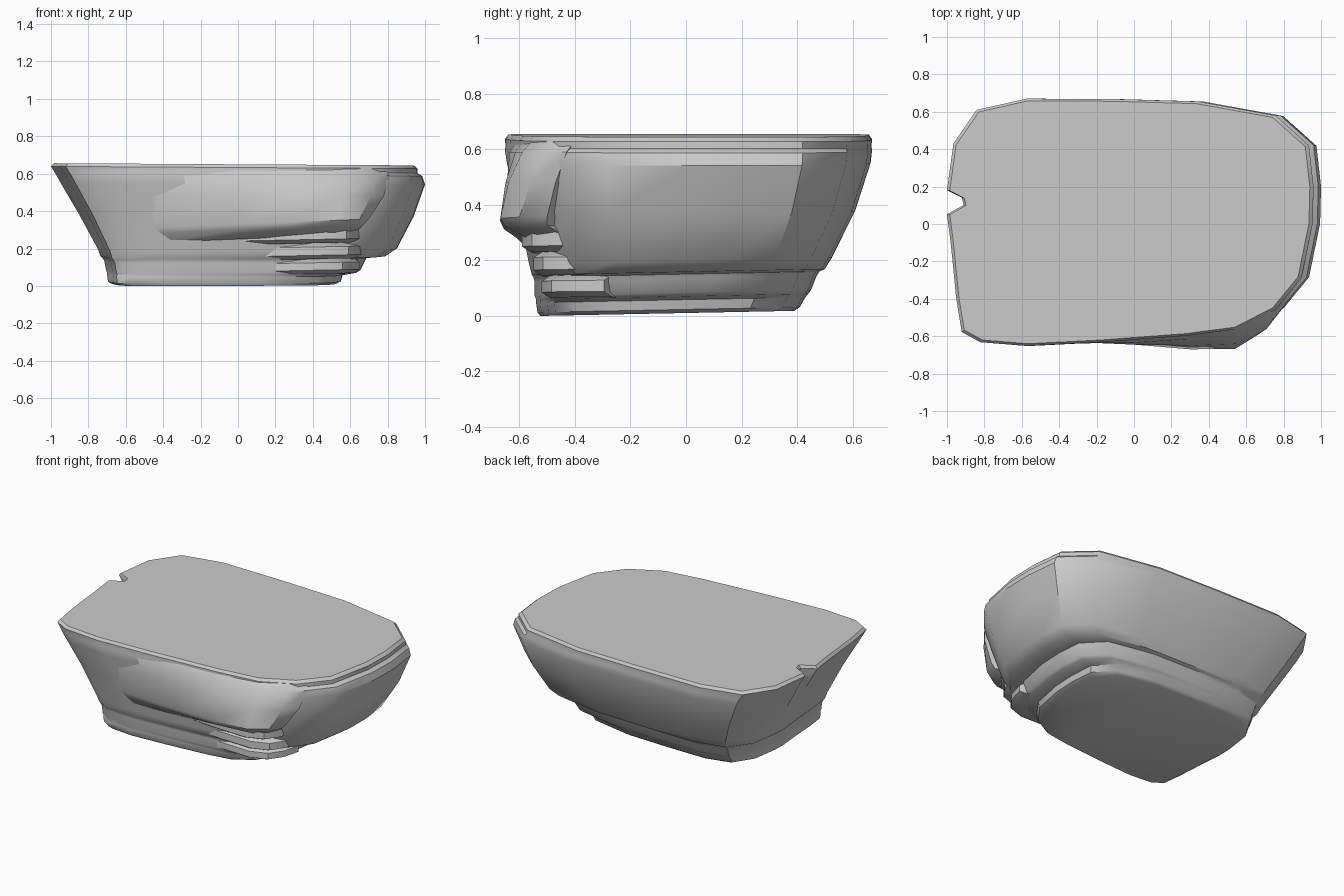
import bpy, bmesh


def loft(name, rings):
    """Skin equal-length rings of points into a closed solid."""
    bm = bmesh.new()
    rows = [[bm.verts.new(p) for p in ring] for ring in rings]
    n = len(rows[0])
    for a, b in zip(rows, rows[1:]):
        for i in range(n):
            j = (i + 1) % n
            bm.faces.new((a[i], a[j], b[j], b[i]))
    bm.faces.new(rows[0][::-1])
    bm.faces.new(rows[-1])
    bmesh.ops.recalc_face_normals(bm, faces=bm.faces[:])
    mesh = bpy.data.meshes.new(name)
    bm.to_mesh(mesh)
    bm.free()
    obj = bpy.data.objects.new(name, mesh)
    bpy.context.collection.objects.link(obj)
    bpy.ops.object.select_all(action='DESELECT')
    bpy.context.view_layer.objects.active = obj
    obj.select_set(True)
    bpy.ops.object.shade_smooth_by_angle(angle=0.6)
    return obj


# Plan outline of the rock slab, counter-clockwise from the left notch
OUTLINE = [(-1, .05), (-.98, -.1), (-.95, -.4), (-.92, -.58), (-.82, -.635),
           (-.57, -.655), (-.17, -.635), (.3, -.6), (.57, -.565), (.78, -.46),
           (.92, -.29), (.98, 0), (.985, .2), (.96, .42), (.78, .58),
           (.36, .655), (-.1, .668), (-.57, .67), (-.84, .61), (-.965, .43),
           (-1, .18), (-.92, .14), (-.91, .10)]

# Levels: z, x min, x max, y min, y max, notch depth
LEVELS = [(.002, -.67, .52, -.525, .39, 0), (.015, -.695, .55, -.535, .41, 0),
          (.050, -.70, .56, -.54, .43, 0), (.062, -.70, .635, -.54, .44, 0),
          (.075, -.705, .655, -.545, .45, 0), (.125, -.715, .68, -.545, .47, 0),
          (.142, -.725, .69, -.55, .48, 0), (.150, -.735, .79, -.555, .50, 0),
          (.19, -.75, .85, -.565, .525, 0), (.38, -.85, .94, -.605, .61, .05),
          (.55, -.95, 1.0, -.645, .665, .6), (.595, -.975, .985, -.652, .67, .85),
          (.61, -.985, .96, -.65, .668, .9), (.635, -1, .96, -.652, .67, 1),
          (.652, -.985, .94, -.64, .658, 1)]


def slab_ring(z, x0, x1, y0, y1, notch):
    ring = []
    for i, (x, y) in enumerate(OUTLINE):
        if i >= 21:
            x = -1 + (x + 1) * notch
        px = x0 + (x + 1) / 1.985 * (x1 - x0)
        py = y0 + (y + .655) / 1.325 * (y1 - y0)
        tilt = .02 * (py + .525) if z < .2 else -.006 * px
        ring.append((px, py, max(0, z - .002 + tilt)))
    return ring


loft("rock_body", [slab_ring(*lv) for lv in LEVELS])

# Overhanging shoulder on the front right, fading into the body at its left end
INNER = [(.4, -.3), (-.3, -.4)]
SHOULDER = [
    (.25, [(-.45, -.56), (0, -.565), (.3, -.56), (.5, -.55), (.58, -.5), (.62, -.42)]),
    (.30, [(-.45, -.58), (0, -.63), (.3, -.655), (.53, -.65), (.62, -.59), (.67, -.50)]),
    (.33, [(-.45, -.59), (0, -.645), (.3, -.67), (.54, -.668), (.65, -.6), (.70, -.50)]),
    (.48, [(-.45, -.625), (0, -.645), (.3, -.65), (.56, -.64), (.71, -.56), (.78, -.47)]),
    (.59, [(-.45, -.64), (0, -.635), (.3, -.615), (.57, -.59), (.74, -.51), (.81, -.43)]),
    (.63, [(-.45, -.63), (0, -.61), (.3, -.585), (.55, -.555), (.71, -.48), (.78, -.40)]),
]
loft("front_shoulder", [[(x, y, z + (.04 * x if z < .4 else 0)) for x, y in pts + INNER]
                        for z, pts in SHOULDER])

# Broken ledges stepping down below the shoulder, tapering away to the left
LEDGE = [(-.1, -.53), (.25, -.57), (.48, -.585), (.59, -.55), (.65, -.47), (.68, -.36), (.4, -.2), (0, -.3)]


def ledge(name, z0, z1, dx, dy):
    levels = [(z0, .03), (z0 + .02, 0), (z1 - .02, 0), (z1, .03)]
    loft(name, [[(x + dx - (s if x > .3 else 0), y + dy + s, z + .02 * x)
                 for x, y in LEDGE] for z, s in levels])


ledge("upper_ledge", .22, .32, -.01, -.005)
ledge("middle_ledge", .135, .22, .0, .035)
ledge("lower_ledge", .055, .135, -.03, .065)
